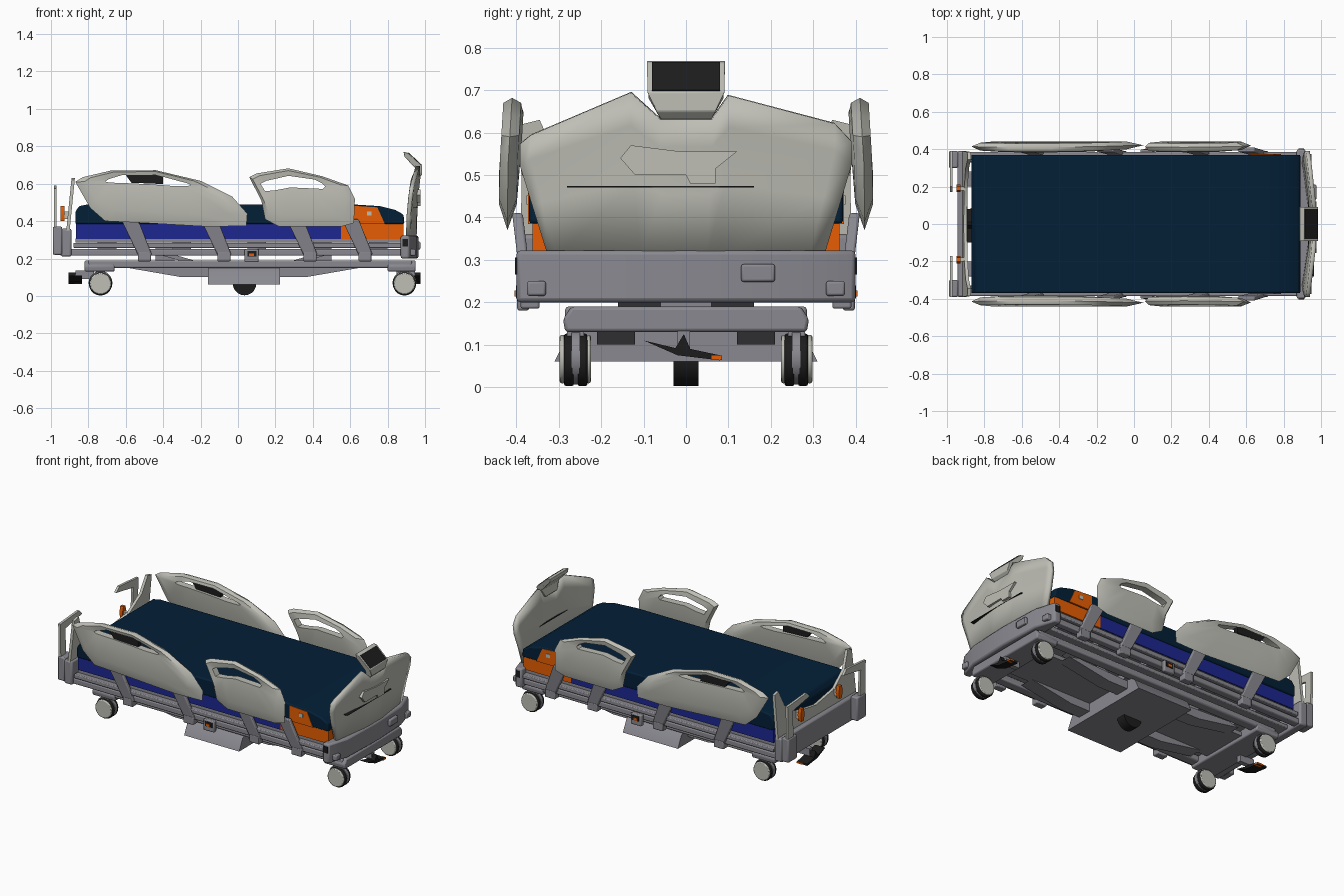
import bpy, bmesh, math


def material(name, rgb):
    m = bpy.data.materials.new(name)
    m.diffuse_color = (*rgb, 1)
    return m


SHELL = material("warm_light_grey", (0.52, 0.52, 0.47))
STEEL = material("steel_grey", (0.25, 0.25, 0.28))
NAVY = material("navy", (0.001, 0.014, 0.038))
BLUE = material("royal_blue", (0.012, 0.02, 0.28))
ORANGE = material("orange", (0.86, 0.12, 0.001))
BLACK = material("black", (0.012, 0.012, 0.012))


def finish(name, bm, mat, mirror=False, bevel=0, smooth=30, shape=None):
    for v in bm.verts:
        if shape:
            v.co = shape(*v.co)
    bmesh.ops.recalc_face_normals(bm, faces=bm.faces)
    me = bpy.data.meshes.new(name)
    bm.to_mesh(me)
    bm.free()
    ob = bpy.data.objects.new(name, me)
    bpy.context.collection.objects.link(ob)
    me.materials.append(mat)
    bpy.ops.object.select_all(action='DESELECT')
    ob.select_set(True)
    bpy.context.view_layer.objects.active = ob
    bpy.ops.object.shade_smooth_by_angle(angle=math.radians(smooth))
    if bevel:
        b = ob.modifiers.new("bevel", 'BEVEL')
        b.width, b.segments = bevel, 2
    if mirror:
        m = ob.modifiers.new("mirror", 'MIRROR')
        m.use_axis = (False, True, False)
    return ob


def place(axis, p, d):
    return {'x': (d, p[0], p[1]), 'y': (p[0], d, p[1]), 'z': (p[0], p[1], d)}[axis]


def prism(name, axis, pts, a, b, mat, **kw):
    """Extrude an outline along an axis, from a to b."""
    bm = bmesh.new()
    lo = [bm.verts.new(place(axis, p, a)) for p in pts]
    hi = [bm.verts.new(place(axis, p, b)) for p in pts]
    bm.faces.new(lo)
    bm.faces.new(hi)
    for i in range(len(pts)):
        j = (i + 1) % len(pts)
        bm.faces.new((lo[i], lo[j], hi[j], hi[i]))
    return finish(name, bm, mat, **kw)


def box(name, x, y, z, mat, **kw):
    return prism(name, 'y', [(x[0], z[0]), (x[1], z[0]), (x[1], z[1]), (x[0], z[1])],
                 y[0], y[1], mat, **kw)


def disc(name, x, z, r, y0, y1, mat, n=20, **kw):
    pts = [(x + r * math.cos(t * math.tau / n), z + r * math.sin(t * math.tau / n)) for t in range(n)]
    return prism(name, 'y', pts, y0, y1, mat, **kw)


def side_rail(name, outer, hole):
    """Bulged ring between an outline and a handle opening of equal point count."""
    bm = bmesh.new()

    def ring(t, y):
        out = []
        for o, h in zip(outer, hole):
            x, z = o[0] + (h[0] - o[0]) * t, o[1] + (h[1] - o[1]) * t
            out.append(bm.verts.new((x, y - 0.06 * max(0, z - 0.5), z)))
        return out
    rings = [ring(0, 0.421), ring(0.3, 0.441), ring(1, 0.435), ring(1, 0.392), ring(0.3, 0.399)]
    n = len(outer)
    for k in range(5):
        a, b = rings[k], rings[(k + 1) % 5]
        for i in range(n):
            j = (i + 1) % n
            bm.faces.new((a[i], a[j], b[j], b[i]))
    finish(name, bm, SHELL, mirror=True, smooth=40)


# Mattress: navy cover, blue lower band and orange foot section
prism("mattress_cover", 'y', [(-0.87, 0.385), (0.89, 0.385), (0.885, 0.435), (0.84, 0.46), (0.76, 0.48),
      (0.6, 0.49), (-0.8, 0.49), (-0.85, 0.48), (-0.87, 0.45)], -0.37, 0.37, NAVY, bevel=0.008)
box("mattress_base", (-0.865, 0.55), (-0.362, 0.362), (0.305, 0.386), BLUE)
box("foot_section_base", (0.55, 0.885), (-0.362, 0.362), (0.305, 0.386), ORANGE)
prism("foot_section_side", 'y', [(0.62, 0.385), (0.785, 0.385), (0.745, 0.474), (0.62, 0.482)],
      0.366, 0.373, ORANGE, mirror=True)
box("foot_tag", (0.69, 0.715), (0.373, 0.376), (0.43, 0.452), SHELL, mirror=True)

# Sleeping deck and upper frame
box("deck", (-0.87, 0.88), (-0.355, 0.355), (0.285, 0.306), STEEL)
box("upper_frame_rail", (-0.95, 0.95), (0.33, 0.375), (0.215, 0.25), STEEL, mirror=True, bevel=0.006)
box("inner_frame_rail", (-0.9, 0.9), (0.2, 0.28), (0.225, 0.25), STEEL, mirror=True, bevel=0.005)
box("deck_edge_rail", (-0.88, 0.88), (0.345, 0.385), (0.257, 0.283), STEEL, mirror=True, bevel=0.005)
for x in (-0.7, -0.3, 0.1, 0.45, 0.75):
    box("deck_slat", (x - 0.05, x + 0.05), (-0.34, 0.34), (0.245, 0.286), STEEL)

# Side rails with handle openings
side_rail("head_side_rail",
          [(-0.87, 0.61), (-0.83, 0.635), (-0.68, 0.67), (-0.44, 0.672), (-0.2, 0.615), (-0.03, 0.53),
           (0.05, 0.44), (0.045, 0.375), (-0.15, 0.37), (-0.5, 0.39), (-0.71, 0.40), (-0.79, 0.47)],
          [(-0.71, 0.612), (-0.69, 0.625), (-0.62, 0.646), (-0.44, 0.648), (-0.32, 0.615), (-0.27, 0.602),
           (-0.25, 0.593), (-0.27, 0.588), (-0.35, 0.588), (-0.47, 0.597), (-0.6, 0.603), (-0.69, 0.606)])
side_rail("foot_side_rail",
          [(0.06, 0.635), (0.10, 0.655), (0.27, 0.682), (0.45, 0.64), (0.59, 0.59), (0.625, 0.52),
           (0.62, 0.39), (0.55, 0.37), (0.22, 0.37), (0.145, 0.41), (0.125, 0.51)],
          [(0.12, 0.60), (0.15, 0.615), (0.27, 0.642), (0.41, 0.622), (0.45, 0.602), (0.465, 0.585),
           (0.455, 0.572), (0.39, 0.575), (0.28, 0.58), (0.2, 0.565), (0.145, 0.56)])
prism("rail_control_panel", 'y', [(-0.6, 0.645), (-0.57, 0.605), (-0.4, 0.598), (-0.4, 0.64), (-0.45, 0.65)],
      0.396, 0.426, BLACK, mirror=True)

# Slanted support arms under the side rails
for x in (-0.625, -0.2, 0.26, 0.555):
    prism("rail_arm", 'y', [(x, 0.41), (x + 0.09, 0.41), (x + 0.165, 0.22), (x + 0.09, 0.22)],
          0.385, 0.41, STEEL, mirror=True, bevel=0.006,
          shape=lambda px, py, pz: (px, py - 0.12 * max(0, 0.41 - pz), pz))
    box("arm_pivot", (x + 0.09, x + 0.16), (0.345, 0.39), (0.185, 0.235), STEEL, mirror=True, bevel=0.005)

# Side control pod
box("side_pod", (0.035, 0.11), (0.37, 0.398), (0.18, 0.25), STEEL, mirror=True, bevel=0.006)
box("side_pod_face", (0.05, 0.1), (0.396, 0.401), (0.21, 0.24), BLACK, mirror=True)
box("side_pod_button", (0.06, 0.085), (0.399, 0.404), (0.213, 0.228), ORANGE, mirror=True)

# Footboard: bowed panel narrowing downwards, with a dip for the control screen
cols = [(-0.39, 0.575), (-0.365, 0.595), (-0.13, 0.695), (-0.06, 0.632),
        (0.06, 0.632), (0.10, 0.688), (0.35, 0.622), (0.39, 0.58)]
bm = bmesh.new()
grid = []
for y, top in cols:
    col = []
    for f in (0, 0.45, 0.8, 1):
        z = 0.31 + (top - 0.31) * f
        yy = y * (1 - 0.17 * max(0, 0.8 - f) / 0.8)
        col.append(bm.verts.new((0.945 - 0.24 * y * y + 0.02 * f * f, yy, z)))
    grid.append(col)
for a, b in zip(grid, grid[1:]):
    for k in range(3):
        bm.faces.new((a[k], b[k], b[k + 1], a[k + 1]))
fb = finish("footboard", bm, SHELL, smooth=40)
s = fb.modifiers.new("thickness", 'SOLIDIFY')
s.thickness, s.offset = 0.022, 0
prism("footboard_emblem_plate", 'x', [(-0.155, 0.54), (-0.13, 0.57), (-0.01, 0.555), (0.12, 0.555), (0.07, 0.515),
      (0.07, 0.48), (0.01, 0.48), (0.0, 0.5), (-0.12, 0.5)], 0.955, 0.975, SHELL)
box("footboard_groove", (0.93, 0.962), (-0.28, 0.16), (0.471, 0.474), BLACK)
prism("foot_bumper", 'z', [(0.87, -0.4), (0.915, -0.4), (0.955, -0.27), (0.965, 0), (0.955, 0.27),
      (0.915, 0.4), (0.87, 0.4)], 0.2, 0.322, STEEL, bevel=0.01)
box("foot_bumper_socket", (0.94, 0.975), (0.13, 0.21), (0.248, 0.29), STEEL, bevel=0.006)
box("foot_corner_pad", (0.88, 0.91), (0.395, 0.403), (0.265, 0.305), BLACK, mirror=True)


# Control screen on top of the footboard, narrowing downwards
def taper(x, y, z):
    return x, y * (1 if z > 0.69 else 1 - 6 * (0.69 - z)), z


prism("screen_housing", 'y', [(0.885, 0.77), (0.91, 0.765), (0.985, 0.695), (0.985, 0.65), (0.965, 0.63),
      (0.94, 0.63), (0.95, 0.68), (0.89, 0.745)], -0.092, 0.092, SHELL, bevel=0.003, shape=taper)
prism("screen", 'y', [(0.913, 0.766), (0.984, 0.7), (0.98, 0.697), (0.909, 0.763)], -0.08, 0.08, BLACK)

# Headboard: low steel crossbar, board dipping in the middle, side handles
box("head_bumper", (-0.945, -0.89), (-0.39, 0.39), (0.21, 0.36), STEEL, bevel=0.01)
prism("headboard", 'x', [(-0.39, 0.35), (0.39, 0.35), (0.385, 0.62), (0.345, 0.63), (0.3, 0.53), (0.19, 0.45),
      (0, 0.42), (-0.19, 0.45), (-0.3, 0.53), (-0.345, 0.63), (-0.385, 0.62)], -0.918, -0.9, SHELL,
      shape=lambda x, y, z: (x + 0.1 * (z - 0.35), y, z))
prism("head_handle", 'x', [(0.17, 0.56), (0.2, 0.59), (0.39, 0.575), (0.385, 0.34), (0.33, 0.34), (0.34, 0.53)],
      -0.985, -0.97, SHELL, mirror=True)
box("head_corner_block", (-0.99, -0.94), (0.3, 0.39), (0.22, 0.37), STEEL, mirror=True, bevel=0.008)
prism("head_release_knob", 'x', [(0.17, 0.44), (0.18, 0.4), (0.2, 0.4), (0.21, 0.44), (0.2, 0.48), (0.18, 0.48)],
      -0.95, -0.928, ORANGE, mirror=True)
box("head_knob_mount", (-0.93, -0.9), (0.18, 0.2), (0.41, 0.45), SHELL, mirror=True)

# Base frame
box("base_side_beam", (-0.8, 0.93), (0.225, 0.285), (0.15, 0.19), STEEL, mirror=True, bevel=0.008)
for x0, x1 in ((-0.82, -0.66), (0.8, 0.95)):
    prism("base_end_beam", 'x', [(-0.285, 0.13), (0.285, 0.13), (0.29, 0.16), (0.27, 0.19), (-0.27, 0.19),
          (-0.29, 0.16)], x0, x1, STEEL, bevel=0.008)
box("base_tray", (-0.66, 0.8), (-0.15, 0.15), (0.15, 0.175), STEEL)
for sgn in (-1, 1):
    c = 0.03
    prism("base_brace", 'y', [(c + sgn * 0.19, 0.1), (c + sgn * 0.33, 0.1), (c + sgn * 0.62, 0.15),
          (c + sgn * 0.55, 0.165), (c + sgn * 0.19, 0.15)], 0.12, 0.21, STEEL, mirror=True)
    prism("lift_arm", 'y', [(c + sgn * 0.2, 0.17), (c + sgn * 0.28, 0.17), (c + sgn * 0.55, 0.25),
          (c + sgn * 0.47, 0.25)], 0.06, 0.16, STEEL, mirror=True)
    box("lift_column", (c + sgn * 0.42 - 0.05, c + sgn * 0.42 + 0.05), (-0.06, 0.06), (0.16, 0.28), STEEL)

# Centre cover and steering wheel
prism("centre_cover", 'x', [(-0.31, 0.06), (0.31, 0.06), (0.275, 0.13), (0.24, 0.155), (-0.24, 0.155),
      (-0.275, 0.13)], -0.16, 0.225, STEEL)
disc("centre_wheel", 0.035, 0.066, 0.063, -0.03, 0.03, BLACK)

# Twin-wheel casters
for x in (-0.735, 0.89):
    for y in (0.232, 0.264):
        disc("caster_tyre", x, 0.064, 0.062, y, y + 0.024, BLACK, mirror=True, bevel=0.006)
    for y0, y1 in ((0.224, 0.236), (0.284, 0.298)):
        disc("caster_hub", x, 0.066, 0.057, y0, y1, SHELL, mirror=True, bevel=0.005)
    disc("caster_hood", x, 0.07, 0.064, 0.25, 0.27, STEEL, mirror=True)
    box("caster_stem", (x - 0.025, x + 0.025), (0.24, 0.28), (0.11, 0.16), STEEL, mirror=True)

# Brake pedals at both ends
for x0, x1 in ((-0.905, -0.835), (0.92, 0.975)):
    prism("brake_pedal", 'x', [(-0.1, 0.11), (-0.02, 0.075), (0.08, 0.063), (0.08, 0.075), (0.01, 0.09),
          (-0.005, 0.125), (-0.025, 0.092)], x0, x1, BLACK)
    box("brake_pedal_tip", (x0 + 0.03, x1 + 0.002), (0.06, 0.085), (0.064, 0.074), ORANGE)
    xm = (x0 + x1) / 2
    xi = xm - math.copysign(0.1, xm)
    box("brake_pedal_arm", (min(xm, xi), max(xm, xi)), (-0.02, 0.01), (0.09, 0.135), STEEL)
